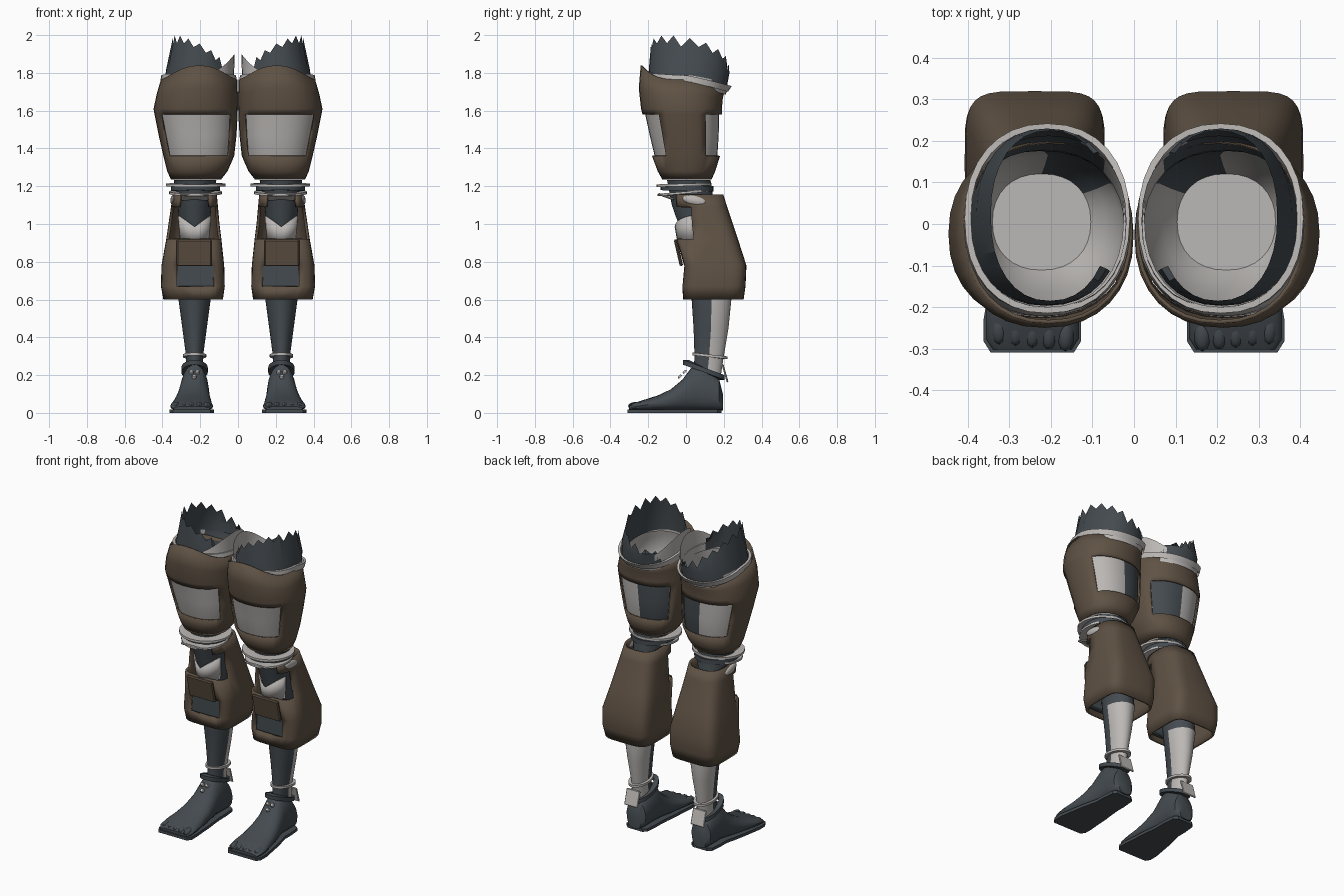
import bpy, bmesh, math, random
from math import sin, cos, radians
from mathutils import Vector, Matrix

random.seed(4)
SEG = 32
cube = bpy.data.objects.get("Cube")
if cube:
    bpy.data.objects.remove(cube, do_unlink=True)


def material(name, rgb):
    m = bpy.data.materials.new(name)
    m.use_nodes = True
    m.diffuse_color = (*rgb, 1)
    m.node_tree.nodes["Principled BSDF"].inputs["Base Color"].default_value = (*rgb, 1)
    return m


BROWN = material("worn brown leather", (0.115, 0.084, 0.058))
SLATE = material("dark slate cloth", (0.058, 0.070, 0.080))
LIGHT = material("pale grey lining", (0.50, 0.48, 0.465))


def finish(name, bm, mats, solid=0, smooth=35):
    """Turn a left-side bmesh into a mirrored pair."""
    bmesh.ops.recalc_face_normals(bm, faces=bm.faces)
    me = bpy.data.meshes.new(name)
    bm.to_mesh(me)
    bm.free()
    ob = bpy.data.objects.new(name, me)
    bpy.context.collection.objects.link(ob)
    for m in mats:
        me.materials.append(m)
    bpy.ops.object.select_all(action='DESELECT')
    ob.select_set(True)
    bpy.context.view_layer.objects.active = ob
    bpy.ops.object.shade_smooth_by_angle(angle=radians(smooth))
    if solid:
        s = ob.modifiers.new("thickness", 'SOLIDIFY')
        s.thickness, s.offset = solid, -1
    ob.modifiers.new("both legs", 'MIRROR').use_mirror_merge = False


def spow(v, p):
    return math.copysign(abs(v) ** p, v)


def oval(z, x0, x1, y0, y1, p=1.0, dz=None):
    """Horizontal ring; angle 0 faces the front, +90 faces outwards."""
    ring = []
    for k in range(SEG):
        a = 2 * math.pi * k / SEG
        ring.append(Vector(((x0 + x1) / 2 + (x1 - x0) / 2 * spow(sin(a), p),
                            (y0 + y1) / 2 - (y1 - y0) / 2 * spow(cos(a), p),
                            z + (dz(a) if dz else 0))))
    return ring


def loft(name, rings, mats, keep=None, paint=None, caps="", solid=0, smooth=35):
    bm = bmesh.new()
    rows = [[bm.verts.new(v) for v in r] for r in rings]
    n = len(rows[0])
    for lo, hi in zip(rows, rows[1:]):
        for k in range(n):
            j = (k + 1) % n
            quad = (lo[k], lo[j], hi[j], hi[k])
            c = sum((v.co for v in quad), Vector()) / 4
            a = (360 * (k + 0.5) / n + 180) % 360 - 180
            if keep and not keep(c, a):
                continue
            f = bm.faces.new(quad)
            f.material_index = paint(c, a) if paint else 0
    if "b" in caps:
        bm.faces.new(rows[0])
    if "t" in caps:
        bm.faces.new(rows[-1])
    finish(name, bm, mats, solid, smooth)


def band(name, mat, z, x0, x1, y0, y1, h=0.015, t=0.02, tilt=0.0):
    """Closed ring whose back is raised by tilt."""
    dz = lambda a: -tilt * cos(a)
    loops = [(z, 0), (z + h, 0), (z + h, t), (z, t), (z, 0)]
    loft(name, [oval(w, x0 + i, x1 - i, y0 + i, y1 - i, 1, dz) for w, i in loops], [mat])


def plate(name, mat, size, place, rot=0, bevel=0.006):
    bm = bmesh.new()
    bmesh.ops.create_cube(bm, size=1, matrix=Matrix.Translation(place)
                          @ Matrix.Rotation(rot, 4, 'X') @ Matrix.Diagonal((*size, 1)))
    bmesh.ops.bevel(bm, geom=bm.edges[:], offset=bevel, segments=1, affect='EDGES')
    finish(name, bm, [mat])


# Thigh armour with front and back openings
def thigh_edge(a):
    c = cos(a)
    return 0.075 * c ** 3 if c > 0 else -0.06 * c * c


def not_window(c, a):
    return not (1.36 < c.z < 1.58 and min(abs(a), 180 - abs(a)) < 56)


THIGH = [(1.235, .09, .355, -.125, .135), (1.28, .055, .375, -.15, .155),
         (1.36, .02, .395, -.18, .18), (1.47, .008, .42, -.206, .187),
         (1.58, .002, .442, -.23, .19), (1.61, .001, .447, -.238, .19)]
armour = [oval(*r, p=.9) for r in THIGH]
armour.append(oval(1.69, .001, .43, -.25, .195, .9, lambda a: thigh_edge(a) * .4))
armour.append(oval(1.765, .003, .408, -.24, .205, .9, thigh_edge))
loft("thigh_armour", armour, [BROWN], keep=not_window, solid=.009)

# Pale inner sleeve, dark where the torn cloth crosses the inner back and the back of the mouth
sleeve = [oval(z, a + .014, b - .014, c + .014, d - .014, .9) for z, a, b, c, d in THIGH]
sleeve.append(oval(1.69, .022, .408, -.222, .178, .9, lambda a: thigh_edge(a) * .4))
sleeve.append(oval(1.77, .02, .395, -.205, .21, .9,
                   lambda a: .05 * max(0, -sin(a)) ** 2 - .04 * max(0, -cos(a))))
sleeve.append(oval(1.79, .018, .392, -.2, .213, .9,
                   lambda a: .11 * max(0, -sin(a)) ** 2 - .04 * max(0, -cos(a))))
loft("thigh_sleeve", sleeve, [LIGHT, SLATE], caps="b",
     paint=lambda c, a: int(c.z < 1.6 and a < -123 or 1.62 < c.z < 1.76 and abs(a) > 130))

# Pale rim inside the armour's top edge
rim_dz = lambda a: .015 * cos(a) if cos(a) > 0 else .055 * cos(a)
loft("thigh_rim", [oval(1.755, .007, .41, -.215, .222, .9, rim_dz),
                   oval(1.785, .01, .408, -.215, .242, .9, rim_dz),
                   oval(1.785, .025, .393, -.2, .228, .9, rim_dz),
                   oval(1.74, .025, .393, -.2, .21, .9, rim_dz)], [LIGHT])

# Torn cloth collar, leaning inwards
def torn(a):
    tooth = round(a / (2 * math.pi) * SEG) % 2
    return .08 * sin(a) + .05 * cos(a) - tooth * random.uniform(.03, .06)


loft("torn_collar", [oval(1.73, .03, .392, -.197, .21, .9, lambda a: .04 * cos(a)),
                     oval(1.82, .04, .38, -.195, .23, .9, lambda a: .02 * cos(a)),
                     oval(1.905, .06, .345, -.185, .225, .9, torn)],
     [SLATE], keep=lambda c, a: not -130 < a < -60, smooth=25)

# Leg: dark in front, pale behind the shin
LEG = [(.2, .185, .275, .04, .185), (.3, .185, .275, .045, .2), (.45, .165, .295, .04, .225),
       (.6, .145, .315, .03, .24), (.8, .15, .31, .0, .22), (1.0, .15, .31, -.04, .17),
       (1.1, .14, .32, -.075, .15), (1.232, .115, .34, -.1, .13)]
loft("lower_leg", [oval(*r) for r in LEG], [SLATE, LIGHT], caps="bt",
     paint=lambda c, a: int(abs(a) > 88 and c.z < .62))

# Knee bands
band("upper_knee_ring", LIGHT, 1.2, .065, .38, -.155, .135, .014, .06, .004)
band("middle_knee_ring", SLATE, 1.175, .095, .355, -.135, .145, .03, .05, -.004)
band("lower_knee_ring", LIGHT, 1.16, .085, .365, -.15, .135, .012, .06, .012)
plate("knee_tongue", LIGHT, (.15, .09, .012), (.23, -.105, 1.145), radians(-20), .005)
loft("knee_cup", [oval(.9, .15, .31, -.045, .17),
                  oval(.985, .14, .32, -.06, .165, 1, lambda a: .06 * abs(sin(a)))],
     [LIGHT], keep=lambda c, a: abs(a) < 80, solid=.008)

# Calf guard: boxy below, rounder above, open at the knee and over the shin
def guard_keep(c, a):
    dx = abs(c.x - .23)
    if c.y > .06:
        return True
    if c.z > 1.09:
        return dx > .075
    if c.z > .92:
        return c.y > .025
    return not (.68 < c.z < .77 and dx < .09 and c.y < .05)


GUARD = [(.6, .08, .395, -.015, .305, .45), (.67, .07, .408, -.02, .315, .42),
         (.78, .073, .405, -.01, .32, .42), (.92, .088, .38, -.05, .275, .5),
         (1.0, .098, .368, -.06, .248, .55), (1.09, .106, .355, -.065, .218, .65),
         (1.155, .112, .345, -.07, .198, .72)]
loft("calf_guard", [oval(*r) for r in GUARD], [BROWN], keep=guard_keep, solid=.015)
plate("shin_plate", BROWN, (.185, .018, .145), (.232, -.04, .848), radians(13))
plate("shin_padding", SLATE, (.25, .03, .18), (.235, .018, .715))

# Pale oval pad on the guard's outer side
bm = bmesh.new()
bmesh.ops.create_uvsphere(bm, u_segments=16, v_segments=8, radius=1,
                          matrix=Matrix.Translation((.344, .045, 1.125))
                          @ Matrix.Rotation(radians(-12), 4, 'X') @ Matrix.Diagonal((.014, .065, .025, 1)))
finish("side_pad", bm, [LIGHT])

# Foot, lofted from heel to toe
def foot_ring(y, cx, w, top, bottom=.012):
    h = (top - bottom) / 2
    ring = []
    for k in range(24):
        a = 2 * math.pi * k / 24
        taper = 1 - .35 * max(0, sin(a)) * min(1, top / .2)
        ring.append(Vector((cx + w * spow(cos(a), .7) * taper, y, bottom + h + h * spow(sin(a), .7))))
    return ring


FOOT = [(.195, .23, .045, .1), (.175, .23, .068, .18), (.1, .23, .075, .255), (.04, .23, .075, .255),
        (-.02, .235, .085, .175), (-.08, .238, .095, .125), (-.15, .242, .103, .092),
        (-.22, .245, .112, .07), (-.275, .245, .112, .052), (-.302, .245, .095, .035)]
loft("foot", [foot_ring(*r) for r in FOOT], [SLATE], caps="bt")

# Sole
loft("sole", [[Vector((cx + s * (w + .005), y - .008, z)) for s, z in
               ((-1, 0), (1, 0), (1, .018), (-1, .018))] for y, cx, w, _ in FOOT],
     [SLATE], caps="bt")

# Toes
bm = bmesh.new()
for i in range(5):
    bmesh.ops.create_uvsphere(bm, u_segments=12, v_segments=8, radius=1,
                              matrix=Matrix.Translation((.165 + i * .04, -.262 + .004 * i, .036))
                              @ Matrix.Diagonal((.022, .045, .022, 1)))
finish("toes", bm, [SLATE])

# Ankle bands, heel flap and front lace loops
band("ankle_ring", LIGHT, .295, .168, .292, .035, .22, .014, .025, -.01)
band("ankle_strap", SLATE, .215, .16, .3, -.015, .205, .025, .03, -.04)
plate("heel_flap", LIGHT, (.095, .01, .1), (.235, .207, .21), radians(16), .004)
bm = bmesh.new()
for dx, z in ((-.016, .215), (.016, .215), (0, .19)):
    bmesh.ops.create_cone(bm, cap_ends=True, segments=10, radius1=.013, radius2=.009, depth=.012,
                          matrix=Matrix.Translation((.232 + dx, -.008 - (.215 - z), z + .003))
                          @ Matrix.Rotation(radians(45), 4, 'X'))
finish("lace_loops", bm, [LIGHT])
